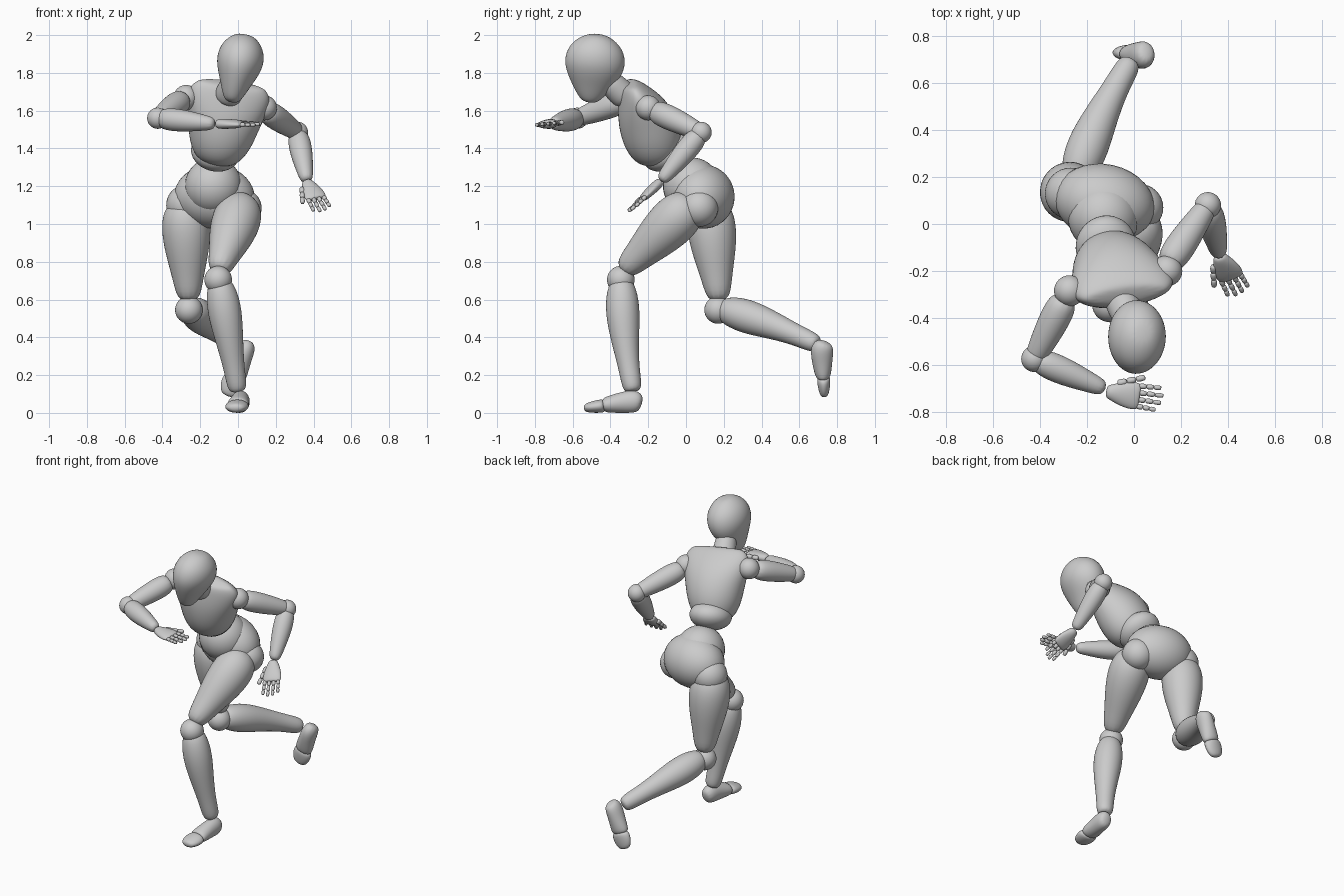
import bpy, bmesh, math
from mathutils import Vector, Matrix

if "Cube" in bpy.data.objects:
    bpy.data.objects.remove(bpy.data.objects["Cube"])

# Profiles shared by both sides: (position along the part, half width[, half depth])
THIGH = [(0, .06), (.12, .118), (.3, .132), (.52, .116), (.78, .08), (1, .058)]
SHIN = [(0, .045), (.1, .08), (.3, .093), (.55, .073), (.78, .055), (.95, .053), (1, .035)]
UPPER = [(0, .05), (.2, .068), (.55, .062), (.9, .049), (1, .04)]
FORE = [(0, .045), (.2, .062), (.5, .057), (.8, .042), (1, .032)]
PALM = [(0, .025, .02), (.15, .033, .026), (.42, .05, .026), (.75, .06, .023),
        (.95, .056, .018), (1, .045, .01)]
BONE = [(0, .5), (.1, 1), (.9, .95), (1, .5)]
NECK = [(0, .06), (.2, .075), (.6, .068), (1, .06)]
HEAD = [(0, .03, .035), (.1, .055, .07), (.27, .08, .112), (.46, .112, .152),
        (.63, .127, .162), (.81, .114, .142), (.94, .075, .09), (1, .035)]
CHEST = [(0, .07, .06), (.1, .13, .125), (.29, .17, .155), (.5, .19, .155),
         (.71, .215, .13), (.88, .22, .085), (.97, .185, .055), (1, .15, .03)]
# Foot: (forward, height, half width, half height)
FOOT = [(0, .05, .03, .036), (.035, .063, .05, .063), (.11, .055, .05, .055),
        (.195, .042, .06, .042), (.208, .04, .045, .03)]
TOES = [(.195, .038, .045, .028), (.215, .037, .064, .037), (.27, .03, .06, .03),
        (.312, .025, .036, .02)]


def finish(name, bm, levels=0):
    bmesh.ops.recalc_face_normals(bm, faces=bm.faces)
    for f in bm.faces:
        f.smooth = True
    me = bpy.data.meshes.new(name)
    bm.to_mesh(me)
    bm.free()
    ob = bpy.data.objects.new(name, me)
    bpy.context.collection.objects.link(ob)
    if levels:
        m = ob.modifiers.new("smooth", 'SUBSURF')
        m.levels = m.render_levels = levels


def add_loft(bm, pts, radii, side, n=12):
    """Elliptical rings swept along a path of points."""
    rings = []
    for i, (p, r) in enumerate(zip(pts, radii)):
        t = (pts[min(i + 1, len(pts) - 1)] - pts[max(i - 1, 0)]).normalized()
        a = Vector(side)
        a = (a - t * a.dot(t)).normalized()
        b = t.cross(a)
        angles = [k * math.tau / n for k in range(n)]
        rings.append([bm.verts.new(p + (a * r[0] * math.cos(q) + b * r[-1] * math.sin(q)) * 1.045)
                      for q in angles])
    for r, q in zip(rings, rings[1:]):
        for k in range(n):
            bm.faces.new((r[k], r[(k + 1) % n], q[(k + 1) % n], q[k]))
    bm.faces.new(rings[0])
    bm.faces.new(rings[-1])


def limb(name, a, b, profile, side=(1, 0, 0), bow=(0, 0, 0)):
    """Profile lofted from a to b, bowed sideways in the middle."""
    a, b, bow = Vector(a), Vector(b), Vector(bow)
    bm = bmesh.new()
    add_loft(bm, [a.lerp(b, p[0]) + bow * math.sin(math.pi * p[0]) for p in profile],
             [p[1:] for p in profile], side)
    finish(name, bm, 2)


def ball(name, c, r, side=(1, 0, 0), up=(0, 0, 1)):
    u = Vector(up).normalized()
    a = Vector(side)
    a = (a - u * a.dot(u)).normalized()
    r = r if isinstance(r, tuple) else (r, r, r)
    m = Matrix((a * r[0], u.cross(a) * r[1], u * r[2])).transposed().to_4x4()
    bm = bmesh.new()
    bmesh.ops.create_uvsphere(bm, u_segments=32, v_segments=20, radius=1,
                              matrix=Matrix.Translation(c) @ m)
    finish(name, bm)


def hand(name, wrist, forward, side):
    w, f, s = Vector(wrist), Vector(forward).normalized(), Vector(side).normalized()
    limb(name + "_palm", w - f * .01, w + f * .137 - s * .005, PALM, s)
    bm = bmesh.new()
    # four fingers, then the thumb: start, end (along, across) and thickness
    rays = [(.128, .04 - i * .029, .128 + l, .043 - i * .032, .0125)
            for i, l in enumerate((.095, .108, .102, .082))] + [(.035, .04, .15, .08, .016)]
    for x0, y0, x1, y1, r in rays:
        a, b = w + f * x0 + s * y0, w + f * x1 + s * y1
        for j in range(3):
            add_loft(bm, [a.lerp(b, (j + t) / 3) for t, k in BONE],
                     [(k * r * (1.05 - .08 * j),) for t, k in BONE], f.cross(s), 8)
    finish(name + "_fingers", bm, 1)


def foot(name, heel, forward, up):
    o, f, u = Vector(heel), Vector(forward).normalized(), Vector(up)
    u = (u - f * u.dot(f)).normalized()
    for part, prof in (("_foot", FOOT), ("_toes", TOES)):
        bm = bmesh.new()
        add_loft(bm, [o + f * p[0] + u * p[1] for p in prof], [p[2:] for p in prof], f.cross(u))
        finish(name + part, bm, 2)


def leg(name, hip, hip_r, top, knee, ankle, bow):
    k = Vector(knee)
    ball(name + "_hip", hip, hip_r)
    ball(name + "_knee", k, .073)
    limb(name + "_thigh", top, k + Vector((0, .005, .04)), THIGH)
    limb(name + "_shin", k + Vector((.005, .003, .01)), ankle, SHIN, bow=bow)


def arm(name, shoulder, start, elbow, wrist, side):
    ball(name + "_shoulder", shoulder, .066)
    ball(name + "_elbow", elbow, .056)
    limb(name + "_upper_arm", start, elbow, UPPER, (0, 0, 1))
    limb(name + "_forearm", elbow, wrist, FORE, side)


# Head and neck
limb("head", (-.035, -.512, 1.643), (.04, -.462, 2.003), HEAD)
limb("neck", (-.06, -.31, 1.66), (-.01, -.43, 1.78), NECK)

# Torso
S = (.42, .07, -.08)
limb("chest", (-.12, -.14, 1.315), (-.033, -.305, 1.745), CHEST, S, (0, .02, 0))
ball("upper_abdomen", (-.12, -.095, 1.38), (.13, .14, .09), S, (.08, -.2, .4))
ball("lower_abdomen", (-.13, .03, 1.2), .152)
ball("pelvis", (-.125, .09, 1.145), (.215, .165, .17), (.95, -.2, -.1), (0, -.2, 1))

# Legs: left is planted, right trails behind
leg("left", (.025, .07, 1.085), .1, (.03, .05, 1.13), (-.105, -.345, .705),
    (0, -.28, .11), (0, -.015, 0))
leg("right", (-.27, .13, 1.1), .11, (-.28, .12, 1.14), (-.26, .17, .545),
    (-.01, .7, .36), (-.02, 0, .015))
foot("left", (.02, -.232, 0), (-.11, -1, 0), (0, 0, 1))
foot("right", (.055, .785, .375), (-.35, -.09, -.93), (0, -1, 0))

# Arms
arm("left", (.14, -.2, 1.615), (.14, -.18, 1.605), (.315, .08, 1.485),
    (.365, -.135, 1.225), (1, 0, 0))
arm("right", (-.275, -.285, 1.67), (-.29, -.31, 1.66), (-.425, -.575, 1.56),
    (-.12, -.705, 1.53), (0, 0, 1))
hand("left_hand", (.365, -.14, 1.22), (.34, -.68, -.64), (-.9, -.3, -.16))
hand("right_hand", (-.11, -.715, 1.53), (.99, -.12, 0), (.12, .99, .1))
